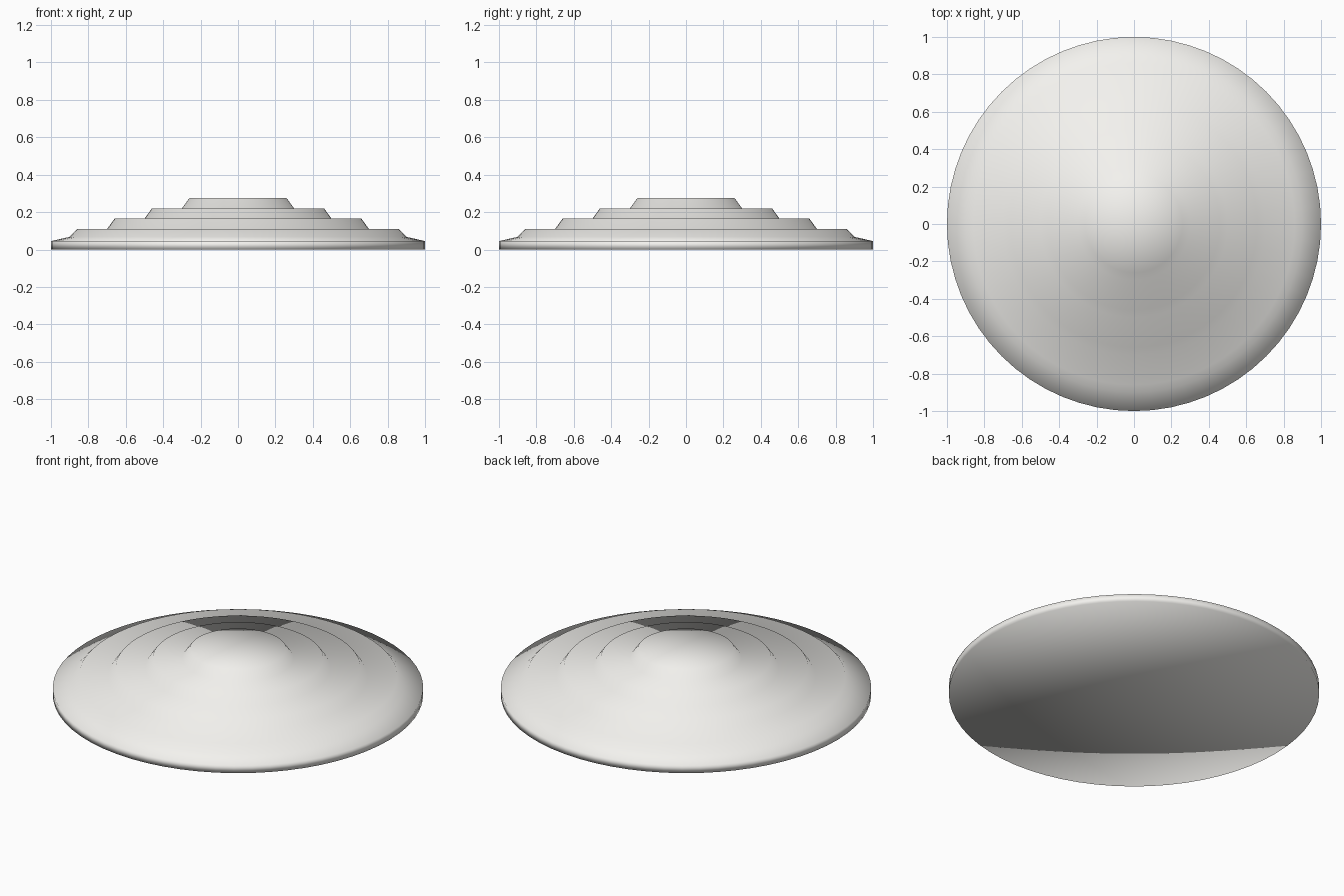
import bpy, bmesh
from math import cos, sin, tau

if "Cube" in bpy.data.objects:
    bpy.data.objects.remove(bpy.data.objects["Cube"])

SIDES = 64

# Half profile (radius, height): underside rim, lip, then four terraces
profile = [(1.0, 0.0), (1.0, 0.045), (0.90, 0.068)]
for i in range(4):
    z = 0.11 + i * 0.055
    if i:
        profile.append((0.90 - 0.2 * i, z - 0.055))
    profile.append((0.86 - 0.2 * i, z))

bm = bmesh.new()
rings = [[bm.verts.new((r * cos(tau * k / SIDES), r * sin(tau * k / SIDES), z))
          for k in range(SIDES)] for r, z in profile]

# Side walls and treads
for low, high in zip(rings, rings[1:]):
    for k in range(SIDES):
        n = (k + 1) % SIDES
        bm.faces.new((low[k], low[n], high[n], high[k]))

# Flat underside and top, fanned to a centre point
for ring, z in ((rings[0], 0.0), (rings[-1], profile[-1][1])):
    centre = bm.verts.new((0, 0, z))
    for k in range(SIDES):
        bm.faces.new((ring[k], ring[(k + 1) % SIDES], centre))

bmesh.ops.recalc_face_normals(bm, faces=bm.faces[:])

# The model is softly shaded across all its steps
for f in bm.faces:
    f.smooth = True

mesh = bpy.data.meshes.new("stepped_disc")
bm.to_mesh(mesh)
bm.free()

# Warm off-white finish
finish = bpy.data.materials.new("off_white")
finish.diffuse_color = (0.90, 0.89, 0.86, 1)
finish.use_nodes = True
finish.node_tree.nodes["Principled BSDF"].inputs["Base Color"].default_value = finish.diffuse_color
mesh.materials.append(finish)

disc = bpy.data.objects.new("stepped_disc", mesh)
bpy.context.collection.objects.link(disc)
